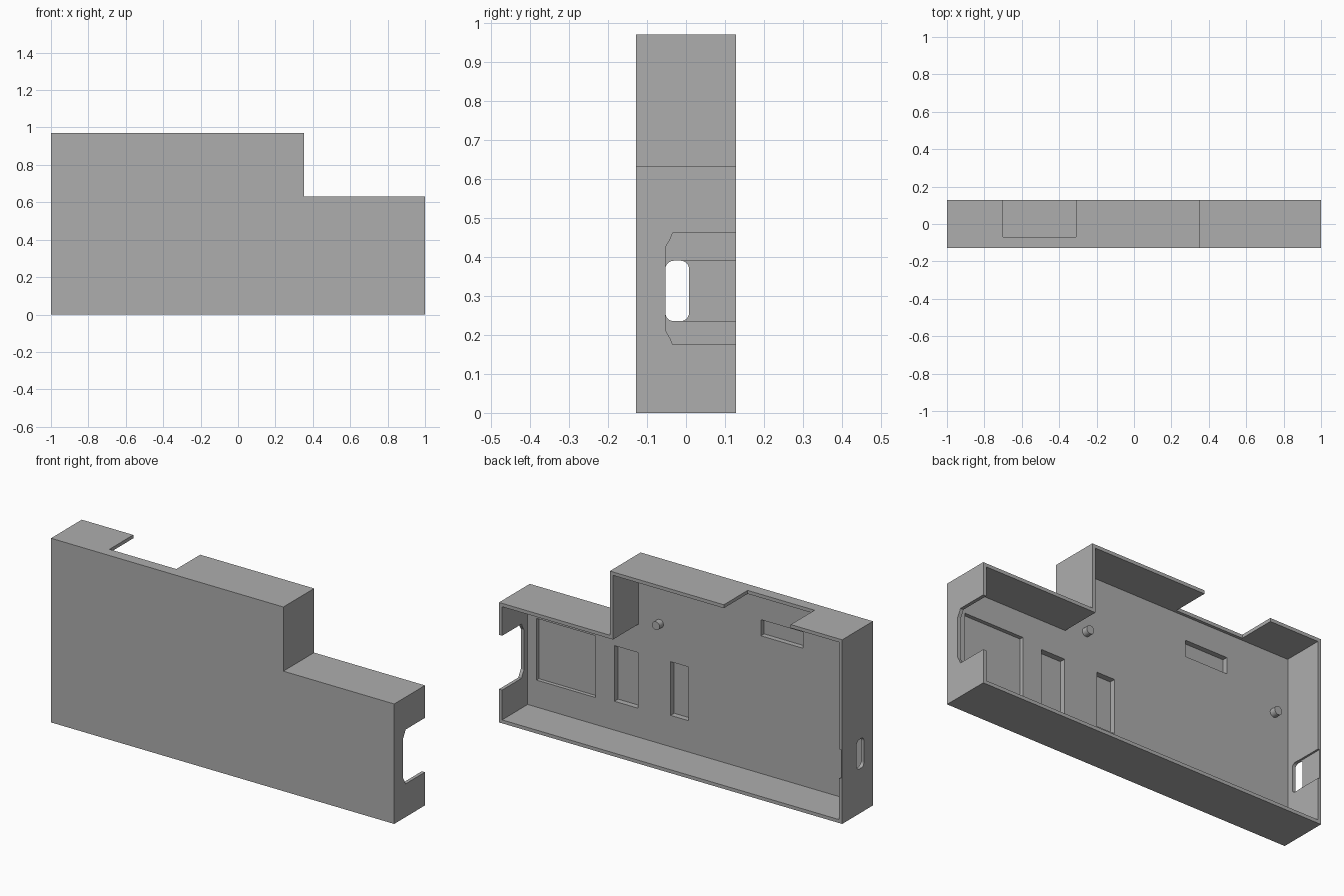
import bpy, bmesh, math
from mathutils import Vector

if "Cube" in bpy.data.objects:
    bpy.data.objects.remove(bpy.data.objects["Cube"])

WALL, BACK, FLOOR = 0.018, 0.128, -0.085

grey = bpy.data.materials.new("plain grey")
grey.use_nodes = True
colour = (0.42, 0.42, 0.42, 1)
grey.diffuse_color = colour
grey.node_tree.nodes["Principled BSDF"].inputs["Base Color"].default_value = colour


def prism(name, points, axis, start, end):
    """Extrude a flat outline along x or y."""
    bm = bmesh.new()
    place = {"x": lambda a, b: (start, a, b), "y": lambda a, b: (a, start, b)}[axis]
    face = bm.faces.new([bm.verts.new(place(a, b)) for a, b in points])
    moved = bmesh.ops.extrude_face_region(bm, geom=[face])["geom"]
    step = Vector((end - start, 0, 0) if axis == "x" else (0, end - start, 0))
    bmesh.ops.translate(bm, vec=step, verts=[v for v in moved if isinstance(v, bmesh.types.BMVert)])
    bmesh.ops.recalc_face_normals(bm, faces=bm.faces)
    mesh = bpy.data.meshes.new(name)
    bm.to_mesh(mesh)
    bm.free()
    mesh.materials.append(grey)
    obj = bpy.data.objects.new(name, mesh)
    bpy.context.collection.objects.link(obj)
    return obj


def rect(a0, a1, b0, b1):
    return [(a0, b0), (a1, b0), (a1, b1), (a0, b1)]


def stepped(inset):
    """Outline of the case, moved inward by inset."""
    lo, right, step, shelf, top = inset, 1 - inset, 0.354 - inset, 0.632 - inset, 0.97 - inset
    return [(-right, lo), (right, lo), (right, shelf), (step, shelf), (step, top), (-right, top)]


def rounded(a0, a1, b0, b1, r, steps=6):
    points = []
    corners = [(a1 - r, b1 - r), (a0 + r, b1 - r), (a0 + r, b0 + r), (a1 - r, b0 + r)]
    for quarter, (a, b) in enumerate(corners):
        for i in range(steps + 1):
            t = (quarter + i / steps) * math.pi / 2
            points.append((a + r * math.cos(t), b + r * math.sin(t)))
    return points


# Case shell
case = prism("case_shell", stepped(0), "y", -BACK, BACK)
cutters = [prism("cavity_cutter", stepped(WALL), "y", FLOOR, 0.3)]

# Shallow pockets in the inside of the front plate: x0, x1, z0, z1, depth
for i, (x0, x1, z0, z1, depth) in enumerate([
        (0.587, 0.931, 0.16, 0.485, 0.02), (0.339, 0.476, 0.17, 0.463, 0.03),
        (0.044, 0.149, 0.183, 0.466, 0.03), (-0.622, -0.377, 0.743, 0.828, 0.027)]):
    cutters.append(prism(f"pocket_cutter_{i}", rect(x0, x1, z0, z1), "y", FLOOR - depth, 0))

# Notch in the top wall
cutters.append(prism("top_notch_cutter", rect(-0.70, -0.31, 0.94, 1.1), "y", -0.07, 0.3))

# Notch with shaped corners in the left wall
mid = 0.318
half = [(0.3, 0.143), (-0.034, 0.143), (-0.04, 0.128), (-0.053, 0.106)]
outline = [(y, mid + z) for y, z in half] + [(y, mid - z) for y, z in reversed(half)]
cutters.append(prism("side_notch_cutter", outline, "x", 0.95, 1.1))

# Rounded slot in the right wall, with a thinned strip behind it
cutters.append(prism("slot_cutter", rounded(-0.053, 0.008, 0.235, 0.39, 0.022), "x", -1.1, -0.95))
cutters.append(prism("slot_relief_cutter", rect(-0.02, 0.3, 0.236, 0.389), "x", -0.992, -0.95))

for cutter in cutters:
    mod = case.modifiers.new(cutter.name, "BOOLEAN")
    mod.operation, mod.solver, mod.object = "DIFFERENCE", "EXACT", cutter
bpy.context.view_layer.update()
result = bpy.data.meshes.new_from_object(case.evaluated_get(bpy.context.evaluated_depsgraph_get()))
case.modifiers.clear()
case.data = result
for cutter in cutters:
    bpy.data.objects.remove(cutter)

# Locating pegs
for name, x, z in [("left_peg", 0.213, 0.65), ("right_peg", -0.9, 0.64)]:
    bpy.ops.mesh.primitive_cylinder_add(vertices=24, radius=0.022, depth=0.04,
                                        location=(x, FLOOR + 0.012, z), rotation=(math.pi / 2, 0, 0))
    peg = bpy.context.object
    peg.name = name
    peg.data.materials.append(grey)
    bpy.ops.object.shade_smooth_by_angle()
